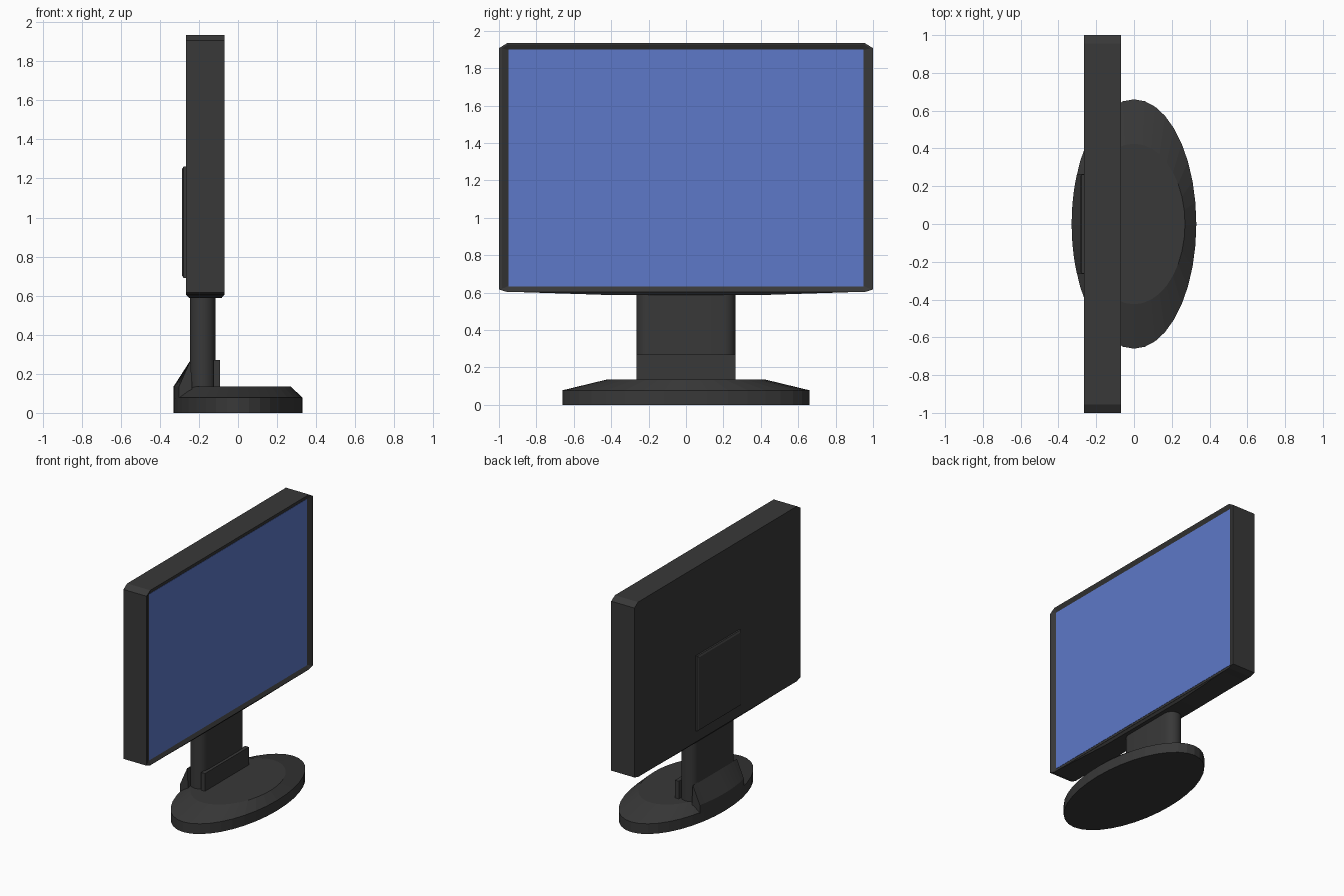
import bpy, bmesh
from math import sin, cos, pi, sqrt

if "Cube" in bpy.data.objects:
    bpy.data.objects.remove(bpy.data.objects["Cube"])


def material(name, color):
    m = bpy.data.materials.new(name)
    m.diffuse_color = color
    m.use_nodes = True
    m.node_tree.nodes["Principled BSDF"].inputs["Base Color"].default_value = m.diffuse_color
    return m


CHARCOAL = material("charcoal", (0.04, 0.04, 0.04, 1))
BLUE = material("screen_blue", (0.11, 0.19, 0.58, 1))


def loft(name, rings, mat=CHARCOAL, smooth=False, cap_end=True):
    """Skin equal-length rings of points and cap the ends."""
    bm = bmesh.new()
    vs = [[bm.verts.new(p) for p in r] for r in rings]
    n = len(vs[0])
    for a, b in zip(vs, vs[1:]):
        for i in range(n):
            j = (i + 1) % n
            bm.faces.new((a[i], a[j], b[j], b[i]))
    bm.faces.new(vs[0][::-1])
    if cap_end:
        bm.faces.new(vs[-1])
    bmesh.ops.recalc_face_normals(bm, faces=bm.faces)
    me = bpy.data.meshes.new(name)
    bm.to_mesh(me)
    bm.free()
    ob = bpy.data.objects.new(name, me)
    bpy.context.collection.objects.link(ob)
    me.materials.append(mat)
    if smooth:
        bpy.context.view_layer.objects.active = ob
        ob.select_set(True)
        bpy.ops.object.shade_smooth_by_angle(angle=0.5)
        ob.select_set(False)
    return ob


def rect(x, y, z0, z1):
    return [(x, -y, z0), (x, y, z0), (x, y, z1), (x, -y, z1)]


def octagon(x, y, z0, z1, cy, cz0, cz1):
    """Screen-plane rectangle with clipped corners."""
    half = [(y - cy, z0), (y, z0 + cz0), (y, z1 - cz1), (y - cy, z1)]
    return [(x, a, b) for a, b in half] + [(x, -a, b) for a, b in half[::-1]]


def ellipse(rx, ry, z, n=36):
    return [(rx * cos(2 * pi * i / n), ry * sin(2 * pi * i / n), z) for i in range(n)]


# Panel housing with clipped corners, thin lip and sloped bezel
loft("panel_housing", [
    octagon(-0.265, 1.0, 0.603, 1.935, 0.045, 0.014, 0.028),
    octagon(-0.07, 1.0, 0.603, 1.935, 0.045, 0.014, 0.028),
    octagon(-0.07, 0.985, 0.609, 1.928, 0.036, 0.011, 0.022),
    octagon(-0.085, 0.95, 0.634, 1.9, 0.002, 0.002, 0.002)])

# Screen
loft("screen", [rect(-0.09, 0.95, 0.634, 1.9), rect(-0.083, 0.95, 0.634, 1.9)], BLUE)

# Shallow chin under the panel
loft("panel_chin", [
    [(-0.265, -0.955, 0.605), (-0.07, -0.955, 0.605), (-0.07, 0.955, 0.605), (-0.265, 0.955, 0.605)],
    [(-0.25, -0.4, 0.587), (-0.085, -0.4, 0.587), (-0.085, 0.4, 0.587), (-0.25, 0.4, 0.587)]])

# Back mounting plate
loft("back_plate", [rect(-0.26, 0.262, 0.69, 1.262), rect(-0.278, 0.262, 0.69, 1.262),
                    rect(-0.286, 0.25, 0.702, 1.25)])


# Neck with rounded ends
def stadium(z, cx=-0.18, r=0.065, y=0.265, n=10):
    top = [(cx + r * cos(pi * i / n), y - r + r * sin(pi * i / n), z) for i in range(n + 1)]
    return top + [(2 * cx - a, -b, z) for a, b, _ in top]


loft("neck", [stadium(0.13), stadium(0.61)], smooth=True)

# Oval base with sloping rim
loft("base", [ellipse(0.33, 0.66, 0), ellipse(0.33, 0.66, 0.078), ellipse(0.27, 0.425, 0.135)])

# Front clip at the foot of the neck
loft("front_clip", [rect(-0.125, 0.265, 0.12, 0.27), rect(-0.093, 0.265, 0.12, 0.27)])

# Rear buttress following the oval edge of the base
rings = []
for k in range(-6, 7):
    y = 0.265 * k / 6
    x = -0.33 * sqrt(1 - (y / 0.66) ** 2)
    rings.append([(x, y, 0.07), (x, y, 0.135), (-0.243, y, 0.27), (-0.235, y, 0.13), (-0.235, y, 0.07)])
loft("rear_buttress", rings)
